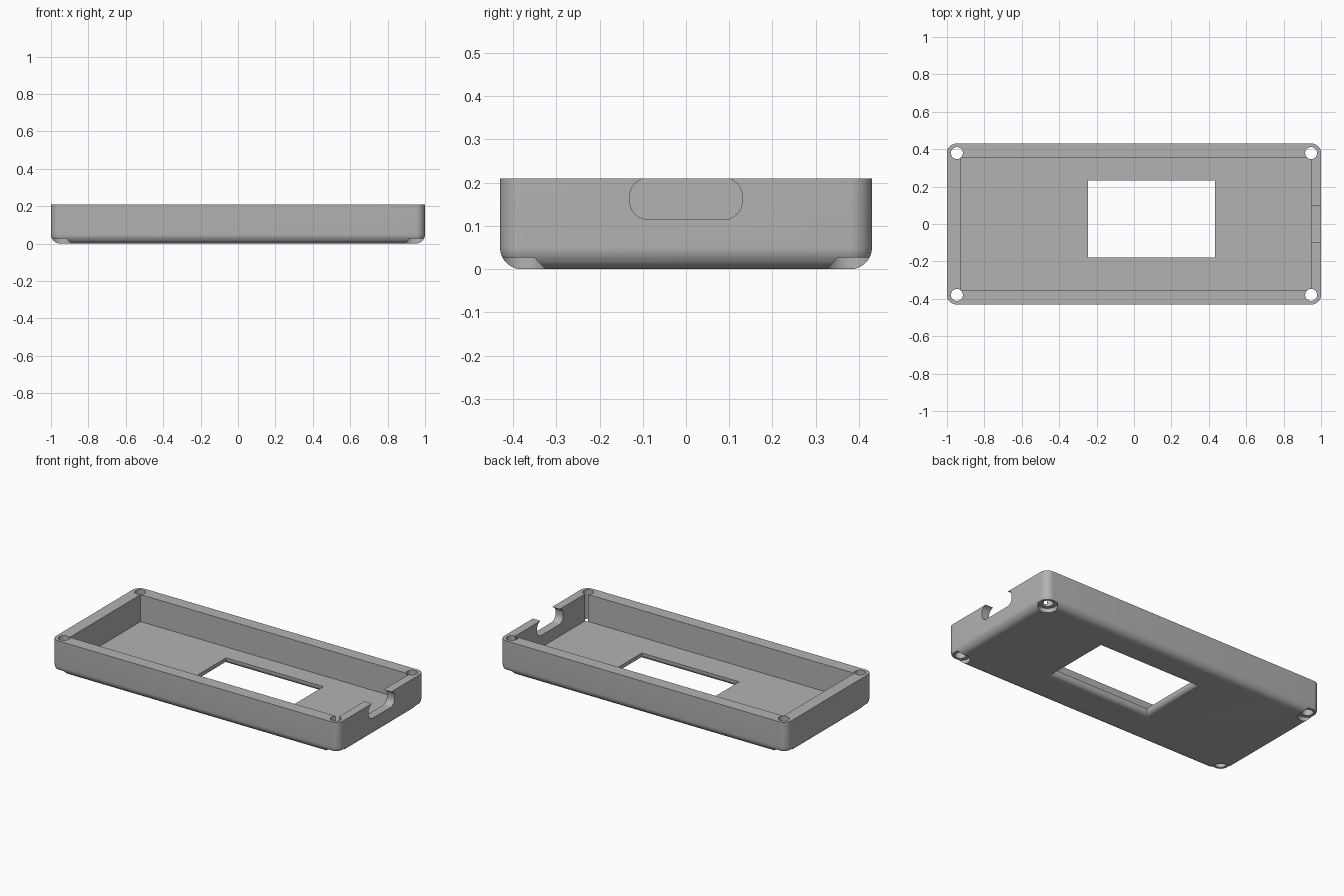
import bpy, bmesh, math
from mathutils import Matrix, Vector

default = bpy.data.objects.get("Cube")
if default:
    bpy.data.objects.remove(default, do_unlink=True)

HEIGHT, FLOOR, SOFT = 0.21, 0.04, 0.05

grey = bpy.data.materials.new("plain grey")
grey.use_nodes = True
colour = (0.45, 0.45, 0.45, 1)
grey.diffuse_color = colour
grey.node_tree.nodes["Principled BSDF"].inputs["Base Color"].default_value = colour


def finish(name, bm):
    bmesh.ops.recalc_face_normals(bm, faces=bm.faces)
    mesh = bpy.data.meshes.new(name)
    bm.to_mesh(mesh)
    bm.free()
    mesh.materials.append(grey)
    obj = bpy.data.objects.new(name, mesh)
    bpy.context.collection.objects.link(obj)
    return obj


def box(name, low, high, radius=0, pick=None):
    """Box between two corners; edges chosen by pick are rounded."""
    low, high = Vector(low), Vector(high)
    bm = bmesh.new()
    bmesh.ops.create_cube(bm, size=1)
    bmesh.ops.scale(bm, vec=high - low, verts=bm.verts)
    bmesh.ops.translate(bm, vec=(low + high) / 2, verts=bm.verts)
    if radius:
        edges = [e for e in bm.edges if pick(*[v.co for v in e.verts])]
        bmesh.ops.bevel(bm, geom=edges, offset=radius, segments=10,
                        profile=0.5, affect='EDGES', clamp_overlap=True)
    return finish(name, bm)


def cylinder(name, x, y, radius, low, high):
    bm = bmesh.new()
    bmesh.ops.create_cone(bm, cap_ends=True, segments=48, radius1=radius,
                          radius2=radius, depth=high - low,
                          matrix=Matrix.Translation((x, y, (low + high) / 2)))
    return finish(name, bm)


def flared_window(name, x0, x1, y0, y1, radius):
    """Straight rectangular opening whose lower rim curves outward."""
    steps = 8
    levels = [(-0.02, radius)]
    for i in range(steps + 1):
        a = math.pi / 2 * i / steps
        levels.append((radius * (1 - math.cos(a)), radius * (1 - math.sin(a))))
    levels.append((FLOOR + 0.05, 0))
    bm = bmesh.new()
    rings = []
    for z, d in levels:
        corners = ((x0 - d, y0 - d), (x1 + d, y0 - d), (x1 + d, y1 + d), (x0 - d, y1 + d))
        rings.append([bm.verts.new((x, y, z)) for x, y in corners])
    for a, b in zip(rings, rings[1:]):
        for i in range(4):
            j = (i + 1) % 4
            bm.faces.new((a[i], a[j], b[j], b[i]))
    bm.faces.new(rings[0])
    bm.faces.new(rings[-1])
    return finish(name, bm)


# Outer shell: rounded uprights and rounded lower rim, flat top
shell = box("case_shell", (-1, -0.43, 0), (1, 0.43, HEIGHT), SOFT,
            lambda a, b: min(a.z, b.z) < 0.01)

# Openings: inner tray, display window, cable slot in the +x wall
cutters = [
    box("tray_cutter", (-0.925, -0.352, FLOOR), (0.947, 0.352, HEIGHT + 0.1)),
    flared_window("window_cutter", -0.245, 0.433, -0.18, 0.232, 0.03),
    box("slot_cutter", (0.9, -0.13, 0.115), (1.1, 0.13, HEIGHT + 0.0008), 0.042,
        lambda a, b: abs(a.x - b.x) > 0.1),
]

# Corner screw holes with wide recesses underneath
for x in (-0.947, 0.947):
    for y in (-0.379, 0.379):
        cutters.append(cylinder("screw_hole_cutter", x, y, 0.032, -0.1, HEIGHT + 0.1))
        cutters.append(cylinder("screw_recess_cutter", x, y, 0.055, -0.1, 0.027))

bpy.ops.object.select_all(action='DESELECT')
bpy.context.view_layer.objects.active = shell
shell.select_set(True)
for cutter in cutters:
    cutter.hide_render = True
    cut = shell.modifiers.new(cutter.name, 'BOOLEAN')
    cut.operation = 'DIFFERENCE'
    cut.solver = 'EXACT'
    cut.object = cutter
    bpy.ops.object.modifier_apply(modifier=cut.name)
    bpy.data.objects.remove(cutter, do_unlink=True)

# One material slot, smooth curves with crisp edges
shell.data.materials.clear()
shell.data.materials.append(grey)
bpy.ops.object.shade_smooth_by_angle(angle=math.radians(30))
